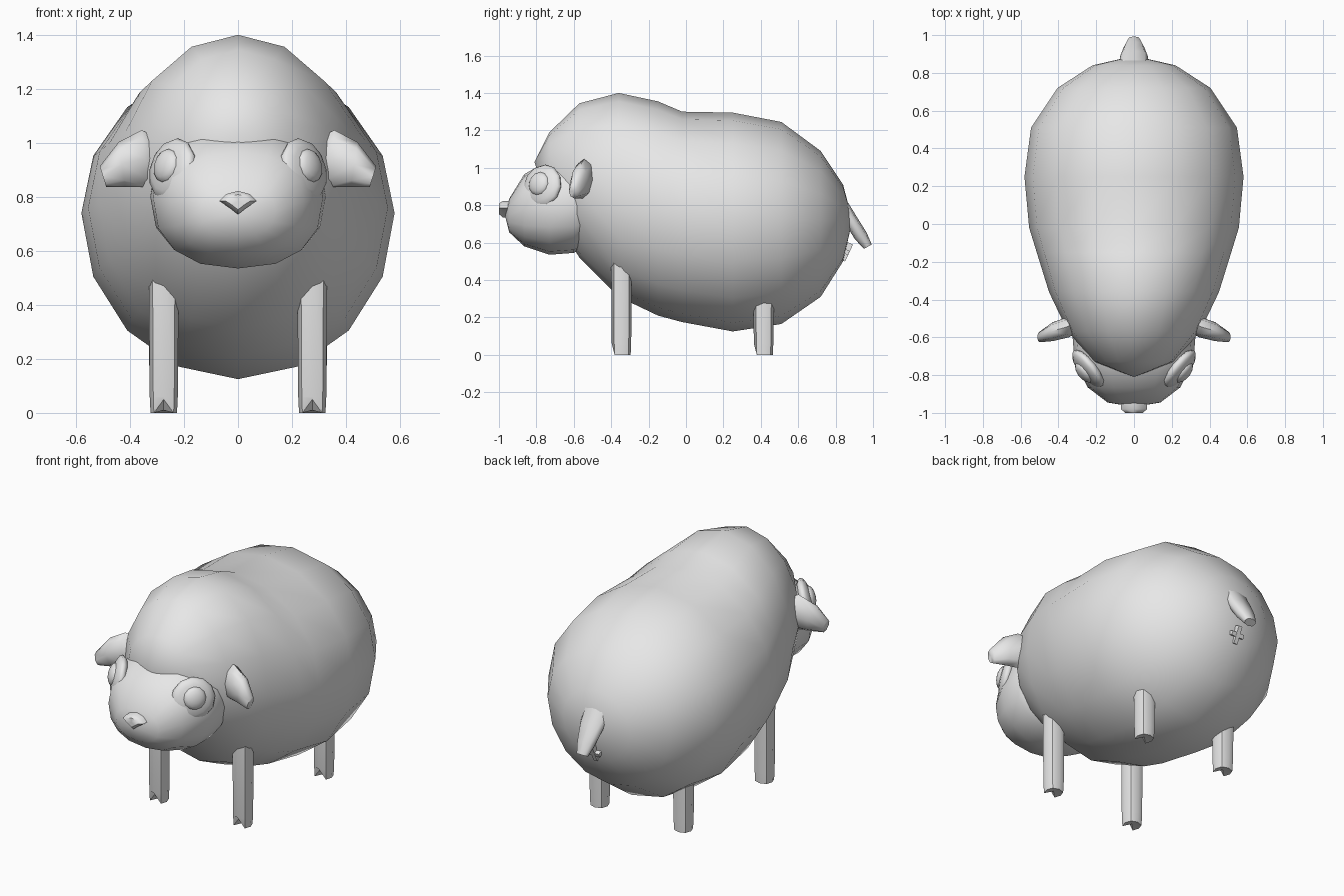
import bpy, bmesh, math
from mathutils import Vector, Matrix

cube = bpy.data.objects.get("Cube")
if cube:
    bpy.data.objects.remove(cube, do_unlink=True)

grey = bpy.data.materials.new("plain_grey")
grey.use_nodes = True
grey.diffuse_color = (0.8, 0.8, 0.8, 1)
grey.node_tree.nodes["Principled BSDF"].inputs["Base Color"].default_value = (0.8, 0.8, 0.8, 1)


def finish(name, bm, angle=60):
    """Turn a bmesh into a smooth-shaded object."""
    bmesh.ops.recalc_face_normals(bm, faces=bm.faces)
    mesh = bpy.data.meshes.new(name)
    bm.to_mesh(mesh)
    bm.free()
    mesh.materials.append(grey)
    obj = bpy.data.objects.new(name, mesh)
    bpy.context.collection.objects.link(obj)
    bpy.ops.object.select_all(action='DESELECT')
    obj.select_set(True)
    bpy.context.view_layer.objects.active = obj
    bpy.ops.object.shade_smooth_by_angle(angle=math.radians(angle))
    return obj


def loft(name, rings, start=None, end=None, angle=60):
    """Skin a list of rings; each end closes to a given tip or to its centre."""
    bm = bmesh.new()
    loops = [[bm.verts.new(p) for p in ring] for ring in rings]
    n = len(loops[0])
    for a, b in zip(loops, loops[1:]):
        for i in range(n):
            j = (i + 1) % n
            bm.faces.new((a[i], a[j], b[j], b[i]))
    for loop, tip in ((loops[0], start), (loops[-1], end)):
        centre = sum((v.co for v in loop), Vector()) / n
        t = bm.verts.new(tip if tip else centre)
        for i in range(n):
            bm.faces.new((loop[i], loop[(i + 1) % n], t))
    return finish(name, bm, angle)


def oval(n, power=1.0):
    """Unit oval points; a power below 1 makes it squarer."""
    pts = []
    for i in range(n):
        a = 2 * math.pi * i / n
        s, c = math.sin(a), math.cos(a)
        pts.append((math.copysign(abs(s) ** power, s), math.copysign(abs(c) ** power, c)))
    return pts


def upright_ring(y, low, mid, high, half, power=1.0):
    """Cross-section in the xz plane, widest at height mid."""
    return [Vector((half * u, y, mid + v * ((high - mid) if v > 0 else (mid - low))))
            for u, v in oval(16, power)]


# Woolly body: y, bottom, widest height, top, half width
body = [(-0.73, 0.78, 0.98, 1.19, 0.21), (-0.57, 0.52, 0.88, 1.345, 0.35),
        (-0.36, 0.31, 0.82, 1.40, 0.45), (-0.15, 0.21, 0.78, 1.355, 0.515),
        (-0.02, 0.175, 0.76, 1.30, 0.555), (0.25, 0.125, 0.74, 1.295, 0.58),
        (0.51, 0.165, 0.73, 1.245, 0.545), (0.72, 0.31, 0.72, 1.09, 0.405),
        (0.84, 0.50, 0.71, 0.91, 0.22)]
loft("body", [upright_ring(*r) for r in body], (0, -0.81, 1.03), (0, 0.89, 0.72), 80)

# Head
head = [(-0.50, 0.60, 0.80, 1.04, 0.30), (-0.60, 0.545, 0.80, 1.06, 0.325),
        (-0.73, 0.535, 0.80, 1.045, 0.315), (-0.865, 0.58, 0.78, 0.965, 0.245),
        (-0.945, 0.655, 0.75, 0.835, 0.14)]
loft("head", [upright_ring(*r, 0.85) for r in head], None, (0, -0.968, 0.745), 80)

# Nose: a wide, rounded triangle
nose = [(-.07, .785), (-.045, .81), (0, .822), (.045, .81), (.07, .785),
        (.032, .76), (0, .735), (-.032, .76)]
loft("nose", [[Vector((x * s, y, 0.785 + (z - 0.785) * s)) for x, z in nose]
              for y, s in ((-0.93, 1.0), (-0.98, 1.0), (-1.0, 0.65))], angle=50)


def dome(name, centre, normal, radii):
    """Flattened ball whose thin axis follows the normal."""
    bm = bmesh.new()
    bmesh.ops.create_uvsphere(bm, u_segments=12, v_segments=8, radius=1)
    turn = Vector(normal).to_track_quat('Z', 'Y').to_matrix().to_4x4()
    bm.transform(Matrix.Translation(centre) @ turn @ Matrix.Diagonal((*radii, 1)))
    finish(name, bm)


for side, word in ((1, "left"), (-1, "right")):
    # Eye with a raised pupil
    normal = Vector((0.76 * side, -0.60, 0.22)).normalized()
    centre = Vector((0.243 * side, -0.768, 0.90))
    dome(word + "_eye", centre, normal, (0.125, 0.12, 0.042))
    dome(word + "_pupil", centre + normal * 0.028 + Vector((0, 0, 0.008)),
         normal, (0.065, 0.065, 0.032))

    # Ear: x, y, z, half depth, half height
    ear = [(0.29, -0.52, 0.94, 0.045, 0.08), (0.345, -0.545, 0.942, 0.055, 0.105),
           (0.43, -0.57, 0.92, 0.05, 0.083), (0.50, -0.598, 0.875, 0.028, 0.038)]
    loft(word + "_ear", [[Vector((side * (x + 0.012 * v), y + dy * u, z + dz * v)) for u, v in oval(8)]
                         for x, y, z, dy, dz in ear], angle=70)

    # Legs with a cleft at the front of each hoof
    for end, y0, top in (("front", -0.345, 0.56), ("back", 0.415, 0.34)):
        x0 = 0.275 * side
        rings = []
        for z, r in ((0.0, 0.049), (0.06, 0.052), (top, 0.056)):
            ring = [Vector((x0 + r * u, y0 + r * v, z)) for u, v in oval(8, 0.85)]
            if z == 0:
                ring[4] += Vector((0, 0.012, 0.05))
            rings.append(ring)
        loft(f"{end}_{word}_leg", rings, start=(x0, y0, 0.01), angle=50)

# Tail: y, z, half width, half thickness, along a downward slant
across = Vector((0, 0.88, 0.47))
tail = [(0.84, 0.80, 0.075, 0.03), (0.885, 0.715, 0.075, 0.036),
        (0.935, 0.635, 0.055, 0.036), (0.972, 0.578, 0.035, 0.024)]
loft("tail", [[Vector((w * u, y, z)) + across * (t * v) for u, v in oval(8, 0.8)]
              for y, z, w, t in tail], angle=60)

# Small cross under the tail, lying on the rump
bm = bmesh.new()
tilt = Matrix.Translation((0, 0.858, 0.55)) @ Matrix.Rotation(math.radians(-25), 4, 'X')
for size in ((0.024, 0.03, 0.10), (0.08, 0.028, 0.024)):
    bmesh.ops.create_cube(bm, size=1, matrix=tilt @ Matrix.Diagonal((*size, 1)))
finish("tail_cross", bm, 30)
